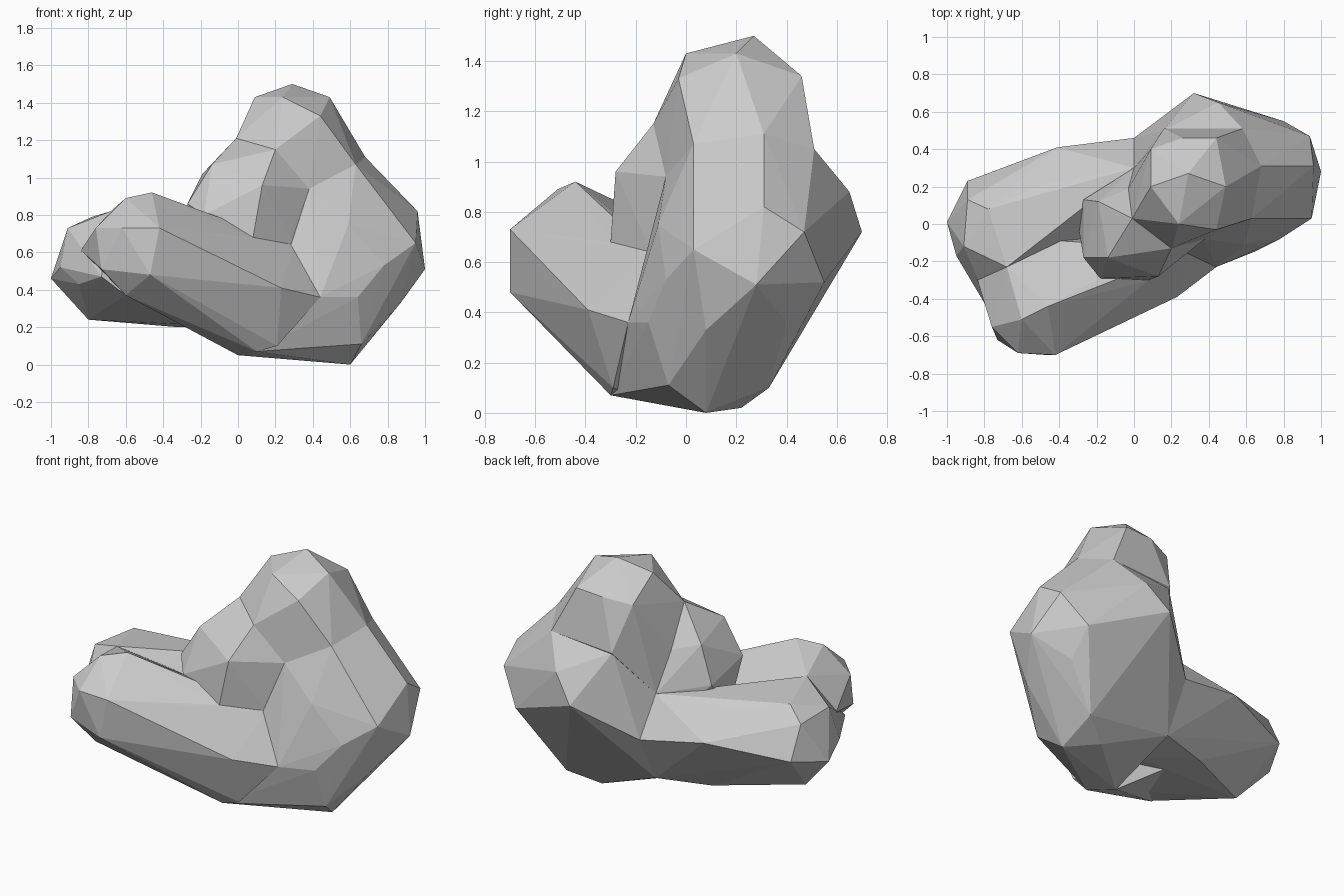
import bpy
import bmesh

# Remove the default cube
default_cube = bpy.data.objects.get("Cube")
if default_cube:
    bpy.data.objects.remove(default_cube, do_unlink=True)


def make_material(name, colour):
    material = bpy.data.materials.new(name)
    material.use_nodes = True
    material.diffuse_color = colour
    material.node_tree.nodes["Principled BSDF"].inputs["Base Color"].default_value = colour
    return material


stone = make_material("stone grey", (.6, .6, .6, 1))


def make_lobe(name, corners):
    """Wrap a faceted convex lump around a handful of corner points."""
    mesh = bpy.data.meshes.new(name)
    bm = bmesh.new()
    for corner in corners:
        bm.verts.new(corner)
    hull = bmesh.ops.convex_hull(bm, input=list(bm.verts))
    unused = set(hull["geom_interior"]) | set(hull["geom_unused"])
    loose = [v for v in unused if isinstance(v, bmesh.types.BMVert)]
    bmesh.ops.delete(bm, geom=loose, context="VERTS")
    bmesh.ops.recalc_face_normals(bm, faces=list(bm.faces))
    bm.to_mesh(mesh)
    bm.free()
    mesh.materials.append(stone)
    lobe = bpy.data.objects.new(name, mesh)
    bpy.context.collection.objects.link(lobe)
    return lobe


# Broad main boulder: shoulders, waist and foot
boulder = make_lobe("boulder", [
    (.38, -.08, .94), (.63, .03, 1.07), (.68, .31, 1.11), (.58, .51, 1.05),
    (.16, .5, 1.02), (.45, .65, .88), (.96, .31, .82), (.94, .47, .72),
    (.95, .03, .65), (.59, -.11, .75), (.32, .7, .72), (.8, .55, .52),
    (0, .3, .73), (0, .46, .5), (1, .28, .51), (.78, -.08, .53),
    (.44, -.23, .36), (.64, -.15, .36), (.87, .08, .33), (.8, .4, .36),
    (.66, -.07, .11), (.6, .08, 0), (.43, .22, .02), (.6, .33, .1),
    (.1, -.3, .07), (0, -.16, .05), (0, .3, .2),
])

# Crown rising from the boulder
crown = make_lobe("crown", [
    (.29, .27, 1.5), (.49, .2, 1.43), (.09, .2, 1.43), (.24, 0, 1.43),
    (.44, -.03, 1.33), (.09, .4, 1.3), (.26, .46, 1.33), (.44, .46, 1.34),
    (-.01, .03, 1.21), (.2, -.13, 1.15), (.63, .03, 1.07), (.68, .31, 1.11),
    (.58, .51, 1.05), (.16, .51, 1.02), (.38, -.08, .94), (0, .3, .73),
    (-.03, .19, .97), (.5, .3, .7),
])

# Crag stepping out of the boulder's inner side
crag = make_lobe("crag", [
    (.13, -.28, .96), (.08, -.3, .68), (-.18, -.29, .8), (-.27, -.18, .86),
    (-.14, -.18, 1.07), (-.19, .12, 1.02), (-.27, .13, .79),
    (-.01, .03, 1.21), (.2, -.13, 1.15), (-.03, .19, .97), (.3, -.14, .64),
    (0, .3, .73), (0, .3, .5), (.4, .2, .7), (-.3, 0, .6),
])
crag_seat = make_lobe("crag_seat", [
    (.13, -.28, .96), (.08, -.3, .68), (.3, -.14, .64), (.38, -.08, .94),
    (.2, -.13, 1.15), (.2, .1, .8),
])

# Long front arm
front_arm = make_lobe("front_arm", [
    (-.42, -.7, .73), (-.62, -.69, .73), (-.47, -.7, .48), (-.73, -.62, .51),
    (-.76, -.55, .73), (-.6, -.51, .89), (-.46, -.44, .92), (-.84, -.29, .61),
    (-.68, -.23, .82), (-.39, -.09, .7), (-.18, -.29, .8), (-.6, -.56, .37),
    (-.33, -.45, .29), (-.2, -.56, .49), (-.14, -.47, .66), (.08, -.3, .68),
    (.3, -.14, .64), (.23, -.39, .41), (.44, -.23, .36), (.21, -.29, .1),
    (.1, -.3, .07), (0, -.16, .05), (-.3, 0, .25),
])

# Lower back arm
back_arm = make_lobe("back_arm", [
    (-1, .01, .46), (-.95, -.17, .52), (-.91, -.12, .73), (-.78, .08, .79),
    (-.89, .13, .71), (-.5, .21, .73), (-.68, -.23, .82), (-.39, -.09, .7),
    (-.27, .13, .72), (-.89, .23, .51), (-.41, .41, .57), (0, .3, .73),
    (0, .46, .5), (-.85, -.3, .43), (-.73, -.54, .47), (-.84, -.29, .6),
    (-.6, -.55, .37), (-.33, -.44, .29), (-.8, -.05, .24), (-.32, .2, .2),
    (0, .3, .2), (0, 0, .2),
])

# Fuse the lobes into one solid rock
lobes = (crown, crag, crag_seat, front_arm, back_arm)
for lobe in lobes:
    fuse = boulder.modifiers.new("fuse " + lobe.name, "BOOLEAN")
    fuse.operation = "UNION"
    fuse.solver = "EXACT"
    fuse.object = lobe

fused = bpy.data.meshes.new_from_object(
    boulder.evaluated_get(bpy.context.evaluated_depsgraph_get()))
boulder.modifiers.clear()
boulder.data = fused
boulder.name = "rock"
for lobe in lobes:
    bpy.data.objects.remove(lobe, do_unlink=True)

# Flat facets throughout
for face in boulder.data.polygons:
    face.use_smooth = False
    face.material_index = 0
